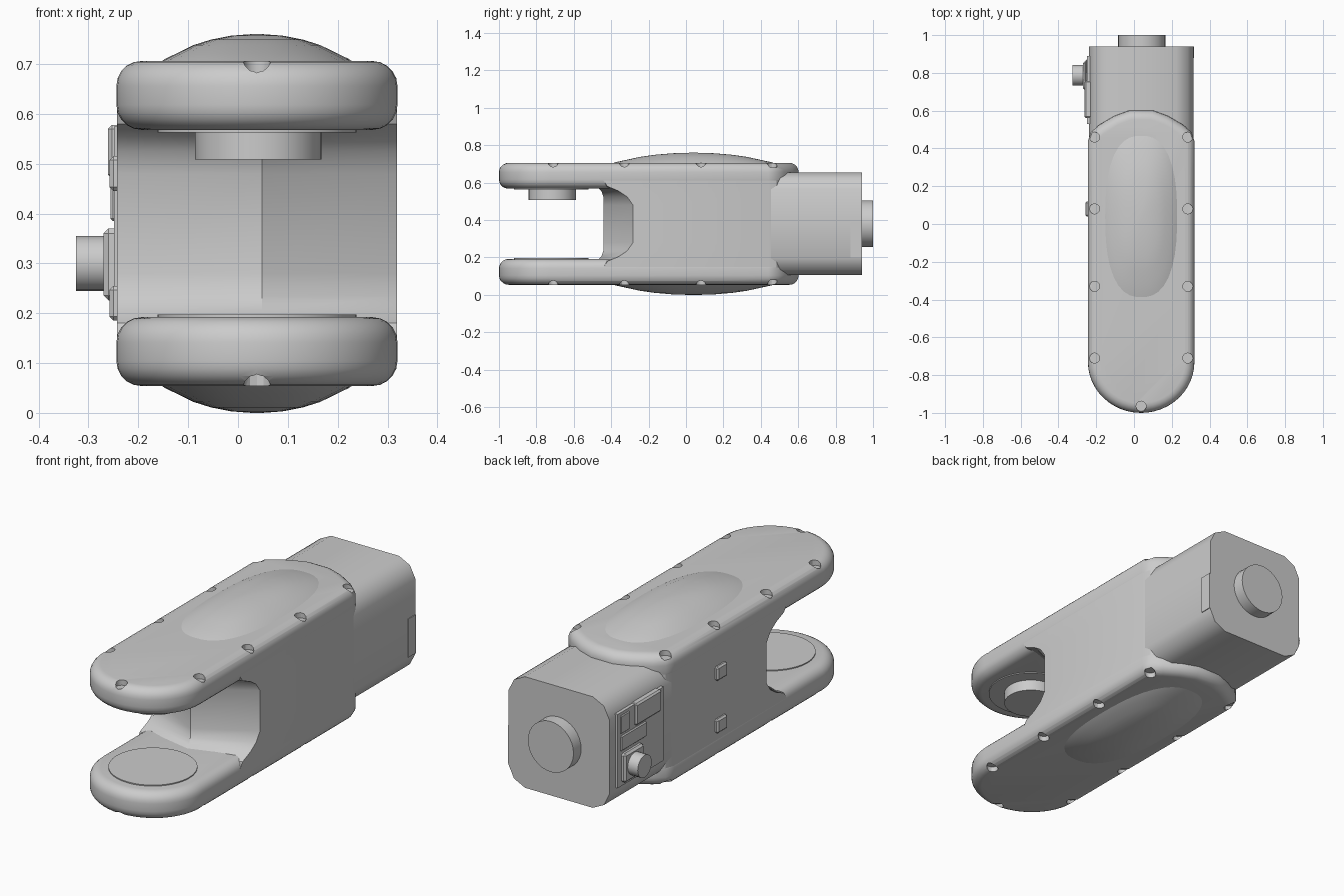
import bpy, bmesh
from math import sin, cos, pi, radians
from mathutils import Matrix, Vector

if "Cube" in bpy.data.objects:
    bpy.data.objects.remove(bpy.data.objects["Cube"])

CX, CZ = 0.038, 0.38      # symmetry axis of the body
HW = 0.282                # half width of the body


def finish(bm, name, bevel=0, segs=3, limit=50, smooth=35):
    bmesh.ops.recalc_face_normals(bm, faces=bm.faces)
    me = bpy.data.meshes.new(name)
    bm.to_mesh(me)
    bm.free()
    ob = bpy.data.objects.new(name, me)
    bpy.context.collection.objects.link(ob)
    bpy.ops.object.select_all(action='DESELECT')
    ob.select_set(True)
    bpy.context.view_layer.objects.active = ob
    if bevel:
        m = ob.modifiers.new("Bevel", 'BEVEL')
        m.width, m.segments = bevel, segs
        m.limit_method, m.angle_limit = 'ANGLE', radians(limit)
        bpy.ops.object.modifier_apply(modifier=m.name)
    if smooth:
        bpy.ops.object.shade_smooth_by_angle(angle=radians(smooth))
    return ob


def loft(rings, name, **kw):
    bm = bmesh.new()
    vs = [[bm.verts.new(p) for p in r] for r in rings]
    n = len(vs[0])
    for a, b in zip(vs, vs[1:]):
        for i in range(n):
            bm.faces.new((a[i], a[(i + 1) % n], b[(i + 1) % n], b[i]))
    bm.faces.new(vs[0])
    bm.faces.new(vs[-1])
    return finish(bm, name, **kw)


def add_cyl(bm, a, b, r, n=32):
    a, b = Vector(a), Vector(b)
    d = b - a
    rot = d.to_track_quat('Z', 'Y').to_matrix().to_4x4()
    bmesh.ops.create_cone(bm, cap_ends=True, segments=n, radius1=r, radius2=r,
                          depth=d.length, matrix=Matrix.Translation((a + b) / 2) @ rot)


def cyl(name, a, b, r, n=32):
    bm = bmesh.new()
    add_cyl(bm, a, b, r, n)
    return finish(bm, name)


def box(name, x, y, z, bevel=0):
    ring = lambda h: [(x[0], y[0], h), (x[1], y[0], h), (x[1], y[1], h), (x[0], y[1], h)]
    return loft([ring(z[0]), ring(z[1])], name, bevel=bevel, segs=1)


def rear_arc(w):
    # curved rear edge of the plates, right to left
    half = [(w, 0.44), (w - 0.015, 0.485), (w - 0.06, 0.525), (w - 0.14, 0.572), (0.06, 0.602)]
    return [(CX + x, y) for x, y in half] + [(CX - x, y) for x, y in reversed(half)]


# Two fork plates: rounded front, shallow curved rear, screw recesses on the rim
nose = [(CX - HW * cos(pi * i / 24), -0.73 - 0.27 * sin(pi * i / 24)) for i in range(25)]
plan = nose + rear_arc(HW)
screws = [(CX + s * (HW - 0.035), y) for s in (-1, 1) for y in (-0.71, -0.33, 0.08, 0.46)]
screws.append((CX, -0.965))
for side, name in ((1, "upper"), (-1, "lower")):
    zs = [CZ + side * 0.188, CZ + side * 0.326]
    plate = loft([[(x, y, z) for x, y in plan] for z in zs], name + "_fork_plate",
                 bevel=0.05, segs=5)
    bm = bmesh.new()
    for x, y in screws:
        add_cyl(bm, (x, y, CZ + side * 0.3), (x, y, CZ + side * 0.4), 0.027, 12)
    cutter = finish(bm, name + "_screw_cutter", smooth=0)
    cutter.hide_render = True
    m = plate.modifiers.new("Recesses", 'BOOLEAN')
    m.operation, m.solver, m.object = 'DIFFERENCE', 'EXACT', cutter
    bpy.context.view_layer.objects.active = plate
    bpy.ops.object.modifier_apply(modifier=m.name)
    bpy.data.objects.remove(cutter)
    bpy.ops.object.select_all(action='DESELECT')
    plate.select_set(True)
    bpy.ops.object.shade_smooth_by_angle(angle=radians(35))

    # Long shallow dome on the outer face
    rings = []
    for r, h in ((1, -0.01), (0.9, 0.004), (0.78, 0.016), (0.62, 0.032),
                 (0.45, 0.043), (0.25, 0.051), (0.05, 0.054)):
        ring = []
        for i in range(40):
            c, s = cos(2 * pi * i / 40), sin(2 * pi * i / 40)
            f = r * (abs(c) ** 2.5 + abs(s) ** 2.5) ** -0.4
            ring.append((CX + 0.205 * f * c, 0.04 + 0.46 * f * s, CZ + side * (0.326 + h)))
        rings.append(ring)
    loft(rings, name + "_dome")

    # Bearing disc on the inner face
    cyl(name + "_bearing_disc", (CX, -0.72, CZ + side * 0.2),
        (CX, -0.72, CZ + side * 0.183), 0.2, 40)

# Joint pin hanging from the upper plate
cyl("joint_pin", (CX + 0.003, -0.715, 0.58), (CX + 0.003, -0.715, 0.508), 0.127)

# Central block: wedge front flaring into both plates
low = [(0.12, -0.49, -0.46), (0.18, -0.48, -0.42), (0.205, -0.452, -0.36),
       (0.235, -0.442, -0.315), (0.28, -0.44, -0.283)]
levels = low + [(2 * CZ - z, a, b) for z, a, b in reversed(low)]
W = HW - 0.001
loft([[(CX - W, edge, z), (CX + 0.01, mid, z), (CX + W, edge, z)]
      + [(x, y, z) for x, y in rear_arc(W)] for z, mid, edge in levels], "central_block",
     smooth=28)

# Rear housing with chamfered corners
hx, hz, cx, cz = 0.276, 0.275, 0.09, 0.09
octo = [(hx, hz - cz), (hx - 0.03, hz - 0.03), (hx - cx, hz)]
quarter = octo + [(-x, z) for x, z in reversed(octo)]
section = quarter + [(x, -z) for x, z in reversed(quarter)]
loft([[(CX + x, y, CZ + z) for x, z in section] for y in (0.42, 0.94)],
     "rear_housing", smooth=40)
cyl("rear_pin", (CX + 0.003, 0.92, CZ), (CX + 0.003, 1.0, CZ), 0.125)
box("rear_tab", (0.25, 0.318), (0.88, 0.94), (0.2, 0.39))

# Control panel on the left side
box("panel_back", (-0.249, -0.2), (0.53, 0.89), (0.21, 0.575))
box("panel_screen", (-0.261, -0.22), (0.56, 0.76), (0.47, 0.578), 0.008)
box("panel_cover", (-0.256, -0.22), (0.67, 0.87), (0.385, 0.46), 0.005)
box("panel_strip", (-0.254, -0.22), (0.8, 0.87), (0.47, 0.56), 0.004)
box("knob_base", (-0.27, -0.22), (0.71, 0.86), (0.226, 0.37), 0.01)
cyl("knob", (-0.25, 0.787, 0.3), (-0.325, 0.787, 0.3), 0.055, 24)

# Two small square plugs on the left side
for i, z in enumerate((0.22, 0.48)):
    box("side_plug_%d" % (i + 1), (-0.258, -0.22), (0.04, 0.12), (z - 0.035, z + 0.035), 0.008)
